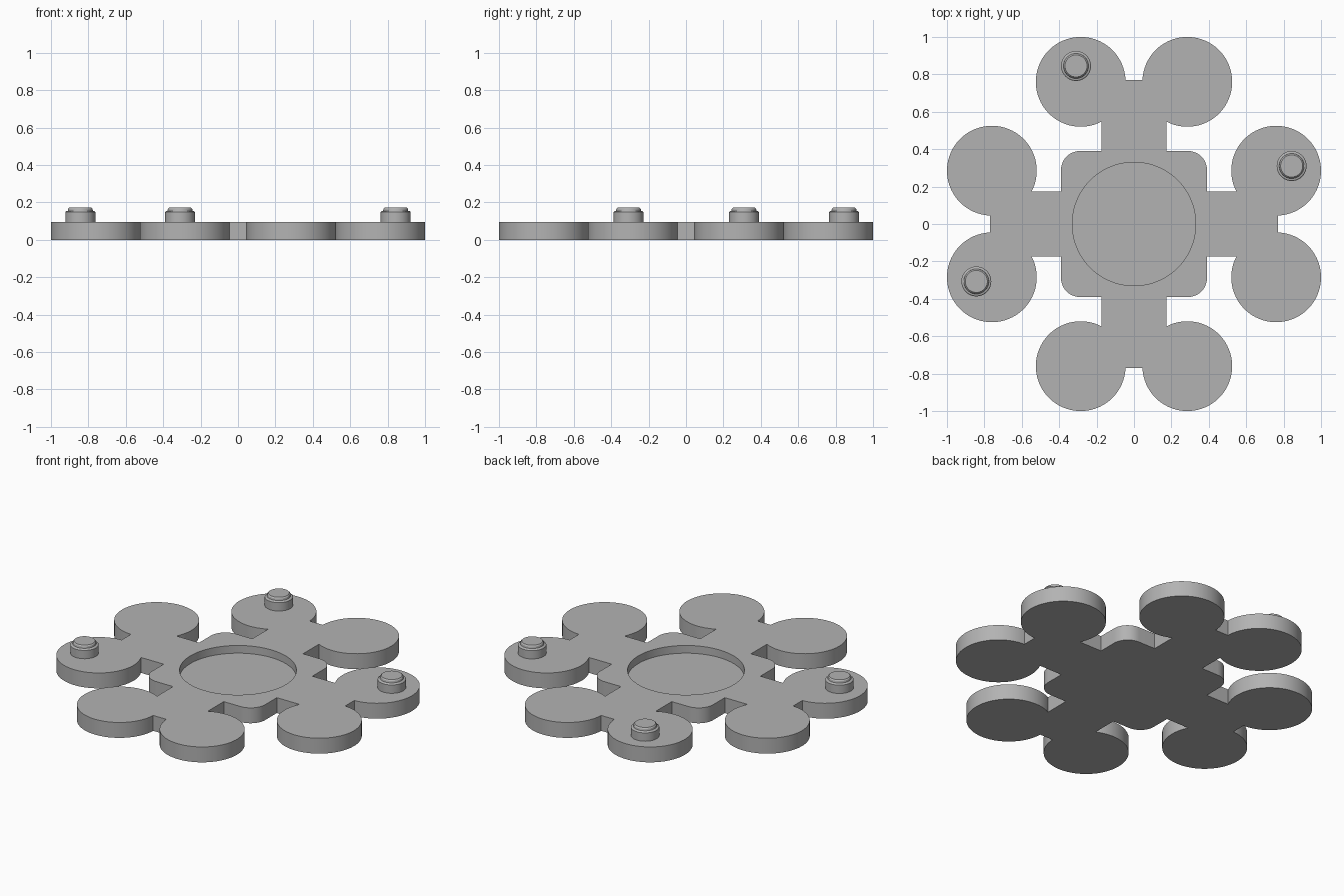
import bpy, bmesh, math
from math import sin, cos, pi, radians
from mathutils import Matrix, Vector

if "Cube" in bpy.data.objects:
    bpy.data.objects.remove(bpy.data.objects["Cube"])

THICK, FLOOR = 0.096, 0.048          # plate height, recess floor height
LOBE_X, LOBE_Y, LOBE_R = 0.285, 0.76, 0.24
ARM, HUB, CORNER, NOTCH = 0.175, 0.39, 0.1, 0.77

grey = bpy.data.materials.new("grey")
grey.diffuse_color = (0.45, 0.45, 0.45, 1)
grey.use_nodes = True
grey.node_tree.nodes["Principled BSDF"].inputs["Base Color"].default_value = grey.diffuse_color


def finish(name, bm):
    bmesh.ops.recalc_face_normals(bm, faces=bm.faces)
    mesh = bpy.data.meshes.new(name)
    bm.to_mesh(mesh)
    bm.free()
    mesh.materials.append(grey)
    obj = bpy.data.objects.new(name, mesh)
    bpy.context.collection.objects.link(obj)
    return obj


def smooth(obj):
    bpy.ops.object.select_all(action='DESELECT')
    obj.select_set(True)
    bpy.context.view_layer.objects.active = obj
    bpy.ops.object.shade_smooth_by_angle(angle=radians(30))


def arc(cx, cy, r, a0, a1, n):
    return [(cx + r * cos(a0 + (a1 - a0) * i / n),
             cy + r * sin(a0 + (a1 - a0) * i / n)) for i in range(n + 1)]


# Outline of one quarter: rounded hub corner, arm and its pair of round lobes
dx = LOBE_X - ARM
start = -math.acos(dx / LOBE_R)
end = math.asin((NOTCH - LOBE_Y) / LOBE_R) - 2 * pi
left = [(-ARM, HUB)] + arc(-LOBE_X, LOBE_Y, LOBE_R, start, end, 56)
c = HUB - CORNER
quarter = arc(-c, c, CORNER, pi, pi / 2, 12) + left + [(-x, y) for x, y in reversed(left)]

# Plate: the quarter repeated four times and extruded
bm = bmesh.new()
verts = []
for k in range(4):
    rot = Matrix.Rotation(-k * pi / 2, 3, 'Z')
    verts += [bm.verts.new(rot @ Vector((x, y, 0))) for x, y in quarter]
base = bm.faces.new(verts)
top = bmesh.ops.extrude_face_region(bm, geom=[base], use_keep_orig=True)["geom"]
bmesh.ops.translate(bm, vec=(0, 0, THICK),
                    verts=[v for v in top if isinstance(v, bmesh.types.BMVert)])
plate = finish("plate", bm)

# Round recess in the hub
bm = bmesh.new()
bmesh.ops.create_cone(bm, cap_ends=True, segments=96, radius1=0.33, radius2=0.33,
                      depth=0.2, matrix=Matrix.Translation((0, 0, FLOOR + 0.1)))
cutter = finish("recess_cutter", bm)
cut = plate.modifiers.new("recess", 'BOOLEAN')
cut.operation, cut.solver, cut.object = 'DIFFERENCE', 'EXACT', cutter
bpy.context.view_layer.objects.active = plate
bpy.ops.object.modifier_apply(modifier="recess")
bpy.data.objects.remove(cutter)
smooth(plate)

# Stepped pegs on three of the lobes
PROFILE = [(0.08, THICK - 0.01), (0.08, 0.148), (0.075, 0.153),
           (0.067, 0.155), (0.065, 0.166), (0.059, 0.172)]
SEG = 40
for n, (px, py) in enumerate([(-0.31, 0.845), (0.843, 0.31), (-0.843, -0.307)]):
    bm = bmesh.new()
    rings = [[bm.verts.new((px + r * cos(2 * pi * i / SEG), py + r * sin(2 * pi * i / SEG), z))
              for i in range(SEG)] for r, z in PROFILE]
    for a, b in zip(rings, rings[1:]):
        for i in range(SEG):
            j = (i + 1) % SEG
            bm.faces.new((a[i], a[j], b[j], b[i]))
    bm.faces.new(rings[0])
    bm.faces.new(rings[-1])
    smooth(finish(f"peg_{n + 1}", bm))
